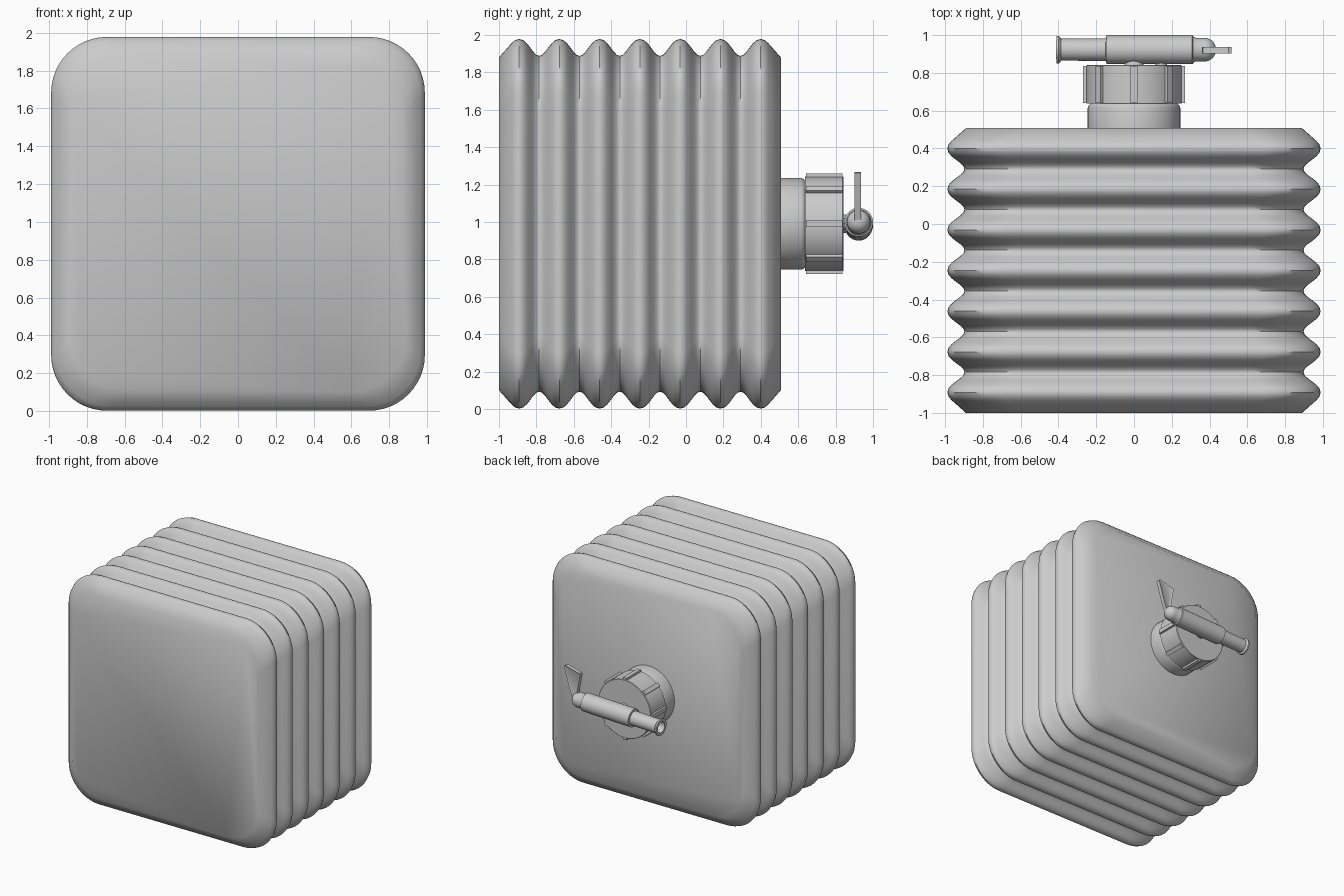
import bpy, bmesh
from math import sin, cos, pi, radians
from mathutils import Matrix, Vector

if "Cube" in bpy.data.objects:
    bpy.data.objects.remove(bpy.data.objects["Cube"])

CZ = 0.99          # height of the container's axis


def finish(name, bm, angle=32, matrix=None):
    if matrix is not None:
        bm.transform(matrix)
    bmesh.ops.recalc_face_normals(bm, faces=bm.faces[:])
    mesh = bpy.data.meshes.new(name)
    bm.to_mesh(mesh)
    bm.free()
    ob = bpy.data.objects.new(name, mesh)
    bpy.context.collection.objects.link(ob)
    bpy.ops.object.select_all(action='DESELECT')
    ob.select_set(True)
    bpy.context.view_layer.objects.active = ob
    bpy.ops.object.shade_smooth_by_angle(angle=radians(angle))
    return ob


def loft(bm, rings):
    """Skin closed rings of points and cap both ends."""
    loops = [[bm.verts.new(p) for p in ring] for ring in rings]
    n = len(loops[0])
    for a, b in zip(loops, loops[1:]):
        for i in range(n):
            j = (i + 1) % n
            bm.faces.new((a[i], a[j], b[j], b[i]))
    bm.faces.new(loops[0])
    bm.faces.new(loops[-1])


def lathe(name, profile, matrix, n=40):
    bm = bmesh.new()
    loft(bm, [[(r * cos(2 * pi * i / n), r * sin(2 * pi * i / n), t)
               for i in range(n)] for r, t in profile])
    return finish(name, bm, matrix=matrix)


def rounded_square(half, y, radius=0.295, seg=12):
    c = half - radius
    pts = []
    for q, (sx, sz) in enumerate([(1, 1), (-1, 1), (-1, -1), (1, -1)]):
        for k in range(seg + 1):
            a = (q + k / seg) * pi / 2
            pts.append((sx * c + radius * cos(a), y, CZ + sz * c + radius * sin(a)))
    return pts


# Bellows body: seven round folds, straight chamfers at the two ends
FOLDS, Y0, Y1 = 7, -1.0, 0.507
pitch = (Y1 - Y0) / FOLDS
fold = [(0, .08), (.07, .13), (.15, .31), (.23, .55), (.31, .77), (.40, .94), (.5, 1)]
end = [(0, 0), (.23, .57), (.31, .77), (.40, .94), (.5, 1)]
rings = []
for f in range(FOLDS):
    rise = end if f == 0 else fold
    fall = end if f == FOLDS - 1 else fold
    steps = rise + [(1 - t, h) for t, h in reversed(fall[:-1])]
    if f < FOLDS - 1:
        steps = steps[:-1]
    for t, h in steps:
        rings.append(rounded_square(0.89 + 0.098 * h, Y0 + (f + t) * pitch))
bm = bmesh.new()
loft(bm, rings)
finish("bellows_body", bm, 40)

# Neck and screw cap on the back
to_back = Matrix.Translation((0, 0, CZ)) @ Matrix.Rotation(-pi / 2, 4, 'X')
lathe("neck", [(.245, .50), (.245, .615), (.24, .628), (.23, .637)], to_back, 48)
lathe("screw_cap", [(.252, .637), (.252, .838), (.249, .841)], to_back, 48)

# Grip ribs around the cap
bm = bmesh.new()
for k in range(8):
    m = (to_back @ Matrix.Rotation(k * pi / 4, 4, 'Z')
         @ Matrix.Translation((.255, 0, .739)) @ Matrix.Diagonal((.028, .036, .195, 1)))
    bmesh.ops.create_cube(bm, size=1, matrix=m)
finish("cap_ribs", bm)

# Stubs joining the tap to the cap
for name, x, r in (("tap_stem", 0, .05), ("tap_pin", .145, .03)):
    lathe(name, [(r, .835), (r, .85), (r * .85, .865), (r * .7, .90)],
          Matrix.Translation((x, 0, 0)) @ to_back, 24)

# Tap: ball end, barrel and hollow flanged spout, tilted slightly down
aim = Vector((-1, 0, -.037)).to_track_quat('Z', 'Y').to_matrix().to_4x4()
tap_mat = Matrix.Translation((0, .923, .987)) @ aim
ball = [(.063 * sin(a), -.372 - .063 * cos(a))
        for a in [radians(d) for d in (2, 15, 30, 45, 60, 75, 90)]]
lathe("tap", ball + [(.063, -.325), (.068, -.315), (.077, -.31), (.077, .145), (.06, .148),
                     (.058, .385), (.072, .397), (.072, .41), (.047, .41),
                     (.045, .20), (.001, .20)], tap_mat)

# Lever handle: paddle with a raised rim
outline = [(.37, 1.0), (.43, 1.0), (.46, 1.08), (.515, 1.262), (.50, 1.268),
           (.365, 1.235), (.36, 1.22), (.385, 1.08)]
bm = bmesh.new()
loft(bm, [[(x, y, z) for x, z in outline] for y in (.902, .936)])
bmesh.ops.recalc_face_normals(bm, faces=bm.faces[:])
sides = [f for f in bm.faces if len(f.verts) > 4]
bmesh.ops.inset_individual(bm, faces=sides, thickness=.012, depth=0)
for f in sides:
    bmesh.ops.translate(bm, verts=f.verts[:], vec=f.normal * -.006)
finish("lever_handle", bm)
